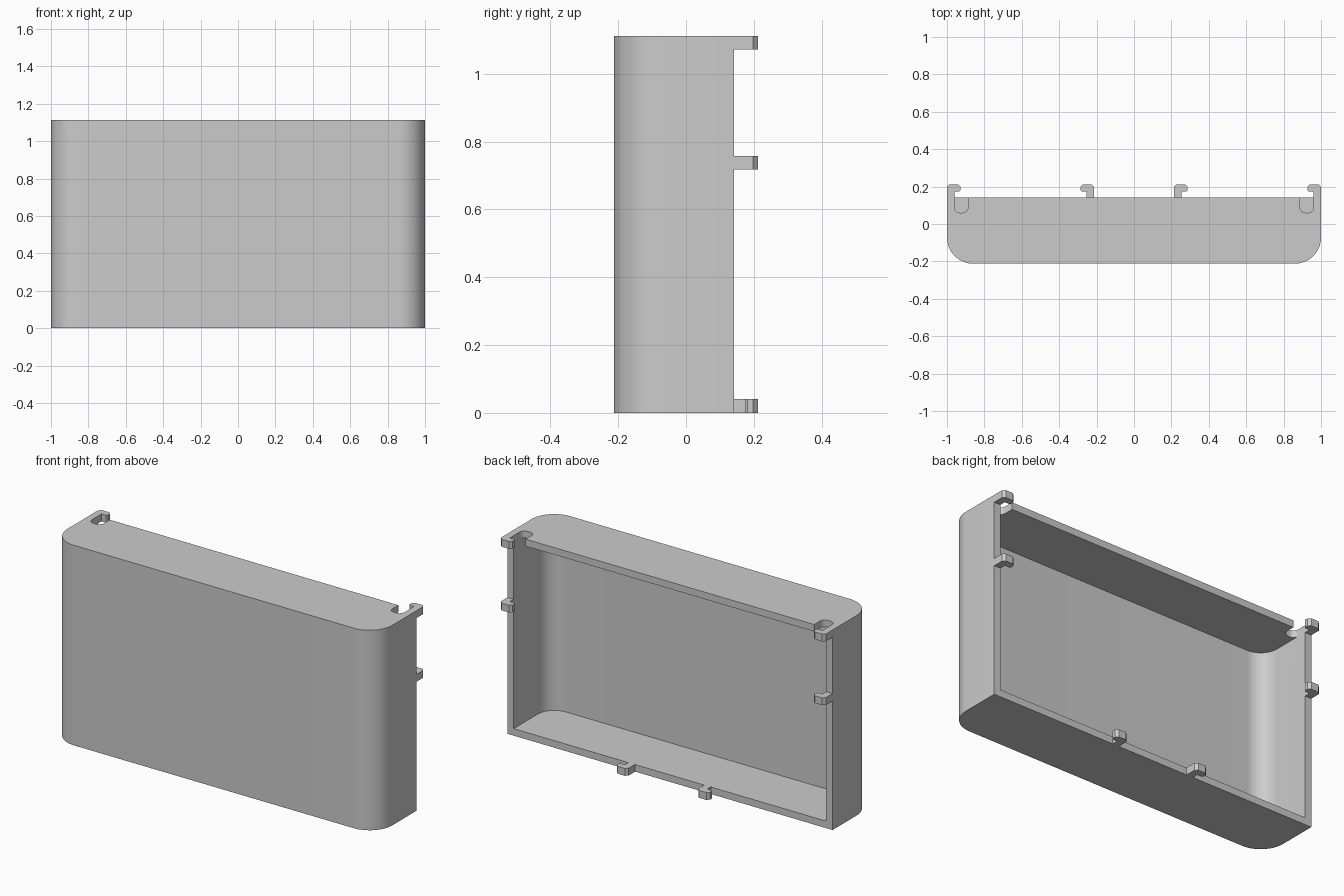
import bpy, bmesh
from math import cos, sin, pi

cube = bpy.data.objects.get("Cube")
if cube:
    bpy.data.objects.remove(cube, do_unlink=True)

HEIGHT, WALL = 1.112, 0.039
FRONT, RIM, TIP = -0.212, 0.141, 0.212

grey = bpy.data.materials.new("light grey plastic")
grey.use_nodes = True
GREY = (0.6, 0.6, 0.6, 1)
grey.diffuse_color = GREY
grey.node_tree.nodes["Principled BSDF"].inputs["Base Color"].default_value = GREY


def prism(name, profile, z0, z1):
    """Extrude a plan-view outline from z0 to z1."""
    bm = bmesh.new()
    face = bm.faces.new([bm.verts.new((x, y, z0)) for x, y in profile])
    top = bmesh.ops.extrude_face_region(bm, geom=[face])["geom"]
    verts = [v for v in top if isinstance(v, bmesh.types.BMVert)]
    bmesh.ops.translate(bm, verts=verts, vec=(0, 0, z1 - z0))
    bmesh.ops.recalc_face_normals(bm, faces=bm.faces)
    mesh = bpy.data.meshes.new(name)
    bm.to_mesh(mesh)
    bm.free()
    mesh.materials.append(grey)
    obj = bpy.data.objects.new(name, mesh)
    bpy.context.collection.objects.link(obj)
    return obj


def rounded_u(x0, x1, front, back, radius, steps):
    """Rectangle whose two front corners are rounded."""
    pts = [(x1, back), (x0, back)]
    for cx, start in ((x0 + radius, pi), (x1 - radius, 1.5 * pi)):
        for i in range(steps + 1):
            a = start + i * pi / 2 / steps
            pts.append((cx + radius * cos(a), front + radius + radius * sin(a)))
    return pts


# Case: rounded block, hollowed from the back, with two slots in the top wall
case = prism("case_shell", rounded_u(-1, 1, FRONT, RIM, 0.14, 16), 0, HEIGHT)
inner = 1 - WALL
cutters = [prism("cavity_cutter",
                 rounded_u(-inner, inner, FRONT + WALL, RIM + 0.1, 0.14 - WALL, 16),
                 WALL, HEIGHT - WALL)]
for x0, x1 in ((-inner, -0.887), (0.887, inner)):
    cutters.append(prism("slot_cutter", rounded_u(x0, x1, 0.06, RIM + 0.1, 0.03, 6),
                         HEIGHT - WALL - 0.02, HEIGHT + 0.05))
for cutter in cutters:
    cutter.hide_render = True
    mod = case.modifiers.new(cutter.name, "BOOLEAN")
    mod.operation, mod.solver, mod.object = "DIFFERENCE", "EXACT", cutter
graph = bpy.context.evaluated_depsgraph_get()
case_mesh = bpy.data.meshes.new_from_object(case.evaluated_get(graph))
case.modifiers.clear()
case.data = case_mesh
for cutter in cutters:
    bpy.data.objects.remove(cutter, do_unlink=True)
bpy.context.view_layer.objects.active = case
case.select_set(True)
bpy.ops.object.shade_smooth_by_angle(angle=pi / 6)


def hook(name, x, direction, z):
    """Chamfered L-shaped clip whose head points along x."""
    c, length, under = 0.014, 0.073, 0.174
    outline = [(0, RIM - 0.005), (WALL, RIM - 0.005), (WALL, under),
               (length - 0.006, under), (length, under + 0.008),
               (length, TIP - c), (length - c, TIP), (c, TIP), (0, TIP - c)]
    return prism(name, [(x + direction * u, y) for u, y in outline], z, z + 0.041)


# Clips: two on each side wall facing inwards, two on the floor facing outwards
for side, s in (("left", 1), ("right", -1)):
    hook(side + "_top_clip", s, -s, HEIGHT - 0.041)
    hook(side + "_middle_clip", s, -s, 0.717)
    hook(side + "_floor_clip", s * 0.214, s, 0)
